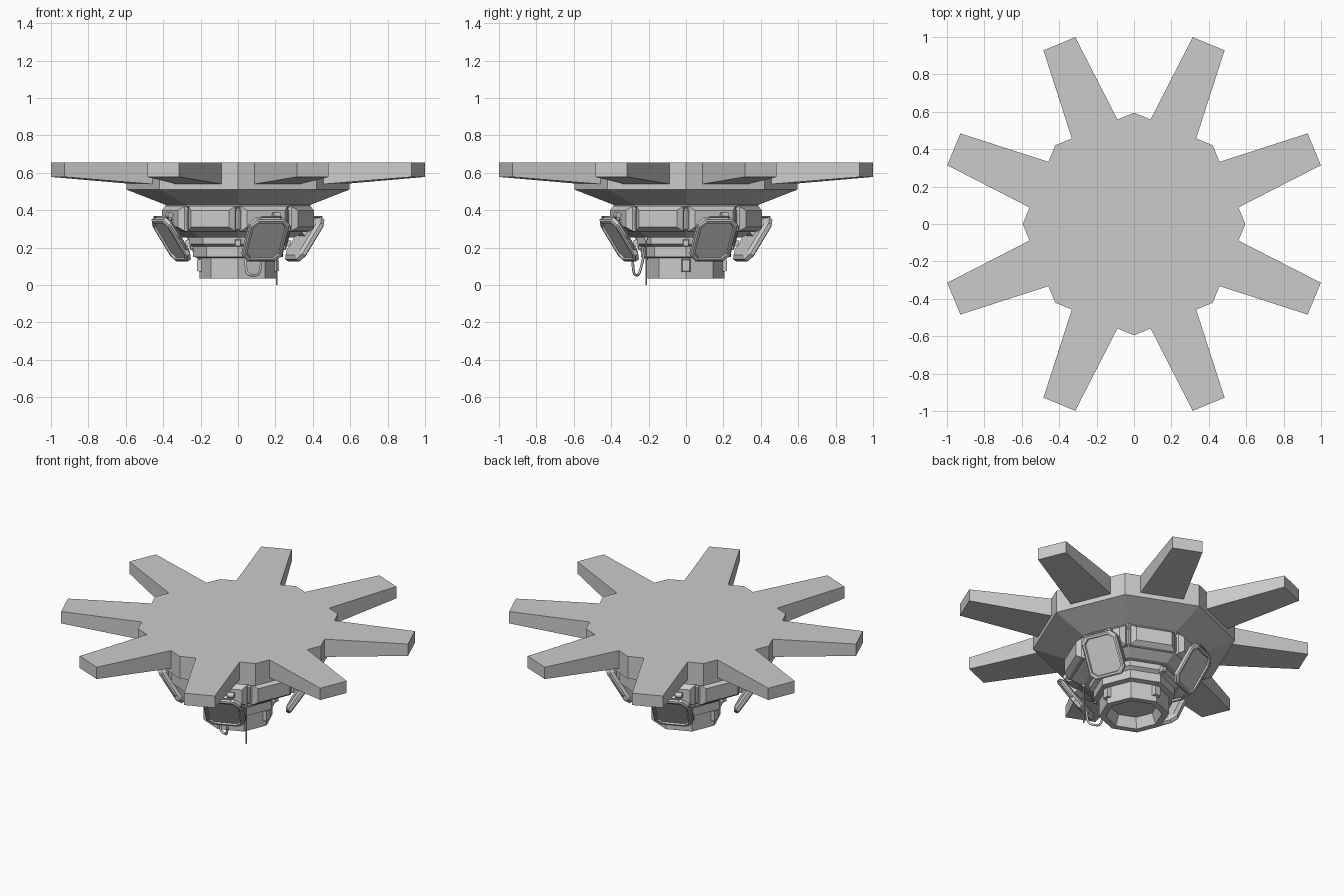
import bpy, bmesh, math
from mathutils import Vector, Matrix

if "Cube" in bpy.data.objects:
    bpy.data.objects.remove(bpy.data.objects["Cube"])

STEP = math.pi / 4


def finish(name, bm):
    bmesh.ops.recalc_face_normals(bm, faces=bm.faces[:])
    me = bpy.data.meshes.new(name)
    bm.to_mesh(me)
    bm.free()
    ob = bpy.data.objects.new(name, me)
    bpy.context.collection.objects.link(ob)
    return ob


def skin(name, loops, mat=Matrix(), cap_start=True, cap_end=True):
    """Join a stack of equal-length closed loops with quads."""
    bm = bmesh.new()
    rings = [[bm.verts.new(mat @ Vector(p)) for p in lp] for lp in loops]
    n = len(rings[0])
    for a, b in zip(rings, rings[1:]):
        for i in range(n):
            j = (i + 1) % n
            bm.faces.new((a[i], a[j], b[j], b[i]))
    if cap_start:
        bm.faces.new(rings[0][::-1])
    if cap_end:
        bm.faces.new(rings[-1])
    return finish(name, bm)


def octagon(r, z):
    return [(r * math.cos(i * STEP), r * math.sin(i * STEP), z) for i in range(8)]


def frame_at(az, r, z, tilt=0.0):
    """Local axes: x sideways, y up the face, z out of the face."""
    rad = Vector((math.cos(az), math.sin(az), 0))
    up = Vector((0, 0, 1))
    n = rad * math.cos(tilt) - up * math.sin(tilt)
    v = up * math.cos(tilt) + rad * math.sin(tilt)
    m = Matrix((v.cross(n), v, n)).transposed().to_4x4()
    m.translation = rad * r + up * z
    return m


def rect(hw, hh, w, x=0, y=0):
    return [(x - hw, y - hh, w), (x + hw, y - hh, w), (x + hw, y + hh, w), (x - hw, y + hh, w)]


def chamfered(hw, hh, c, w):
    return [(-hw + c, -hh, w), (hw - c, -hh, w), (hw, -hh + c, w), (hw, hh - c, w),
            (hw - c, hh, w), (-hw + c, hh, w), (-hw, hh - c, w), (-hw, -hh + c, w)]


def tube(name, pts, radius, mat=Matrix(), smooth_path=False):
    cu = bpy.data.curves.new(name, 'CURVE')
    cu.dimensions = '3D'
    cu.bevel_depth = radius
    cu.bevel_resolution = 1
    cu.use_fill_caps = True
    sp = cu.splines.new('NURBS' if smooth_path else 'POLY')
    sp.points.add(len(pts) - 1)
    for p, co in zip(sp.points, pts):
        p.co = (*(mat @ Vector(co)), 1)
    if smooth_path:
        sp.use_endpoint_u = True
        sp.order_u = 3
        sp.resolution_u = 4
    ob = bpy.data.objects.new(name, cu)
    bpy.context.collection.objects.link(ob)
    return ob


# Top slab with eight tapering arms
bm = bmesh.new()
top = []
for k in range(8):
    top.append(bm.verts.new(Vector(octagon(0.595, 0.655)[k])))
    rot = Matrix.Rotation((k + 0.5) * STEP, 4, 'Z')
    arm = [(0.55, -0.132, 0.54), (1.043, -0.092, 0.578), (1.043, 0.092, 0.578), (0.55, 0.132, 0.54)]
    hi = [bm.verts.new(rot @ Vector((x, y, 0.655))) for x, y, z in arm]
    lo = [bm.verts.new(rot @ Vector(p)) for p in arm]
    for i in range(3):
        bm.faces.new((lo[i], lo[i + 1], hi[i + 1], hi[i]))
    bm.faces.new(lo[::-1])
    top += hi
bm.faces.new(top)
finish("top_slab_with_arms", bm)

# Octagonal hub below the slab
skin("hub", [octagon(r, z) for r, z in ((0.595, 0.655), (0.595, 0.51), (0.39, 0.43))], cap_start=False)

# Stepped core and hollow neck
core = ((0.39, 0.435), (0.385, 0.42), (0.37, 0.41), (0.38, 0.40), (0.38, 0.30), (0.30, 0.255),
        (0.265, 0.255), (0.265, 0.22), (0.24, 0.205), (0.24, 0.15), (0.205, 0.145),
        (0.205, 0.035), (0.165, 0.035), (0.14, 0.10))
skin("core_and_neck", [octagon(r, z) for r, z in core])

# Raised plates on the eight core faces
for k in range(8):
    m = frame_at((k + 0.5) * STEP, 0.345, 0.355)
    skin("core_plate", [rect(0.135, 0.07, 0), rect(0.135, 0.066, 0.02), rect(0.11, 0.045, 0.048)], m)

# Small clips around the neck
for k in (0, 2, 4):
    m = frame_at(k * STEP, 0.19, 0.105)
    skin("neck_clip", [rect(0.025, 0.035, 0), rect(0.02, 0.03, 0.028)], m)
for k in range(4):
    m = frame_at(k * 2 * STEP, 0.25, 0.225)
    skin("core_clip", [rect(0.018, 0.02, 0), rect(0.014, 0.016, 0.03)], m)

# Four tilted screens with brackets
for k in range(4):
    m = frame_at(STEP / 2 + k * 2 * STEP, 0.388, 0.243, math.radians(33))
    skin("screen", [chamfered(0.095, 0.115, 0.03, -0.026), chamfered(0.115, 0.133, 0.035, -0.012),
                    chamfered(0.115, 0.133, 0.035, 0.008), chamfered(0.107, 0.125, 0.032, 0.014),
                    chamfered(0.095, 0.113, 0.028, 0.014), chamfered(0.092, 0.11, 0.027, 0.004)], m)
    skin("screen_bracket", [rect(0.03, 0.035, -0.10, 0, 0.06), rect(0.045, 0.045, -0.02, 0, 0.05)], m)
    tube("screen_handle", [(0.10, -0.07, -0.01), (0.127, -0.06, 0.0), (0.127, 0.085, 0.0),
                           (0.10, 0.08, -0.01)], 0.005, m)
    tube("top_rail", [(-0.06, 0.125, -0.005), (-0.055, 0.143, -0.005), (0.055, 0.143, -0.005),
                      (0.06, 0.125, -0.005)], 0.005, m)
    tube("bracket_knob", [(0.03, 0.125, -0.045), (0.07, 0.125, -0.045)], 0.017, m)
    tube("knob_stem", [(0.05, 0.08, -0.02), (0.05, 0.125, -0.045)], 0.01, m)

# Hanging cable loop under the front screen
tube("cable_loop", [(0.045, -0.22, 0.20), (0.04, -0.23, 0.13), (0.045, -0.25, 0.06), (0.08, -0.26, 0.05),
                    (0.125, -0.285, 0.06), (0.125, -0.285, 0.16)], 0.007, smooth_path=True)

# Thin hanging rod with its socket
tube("hanging_rod", [(0.207, -0.213, 0.0), (0.207, -0.213, 0.30)], 0.005)
tube("rod_socket", [(0.207, -0.213, 0.24), (0.207, -0.213, 0.29)], 0.011)
